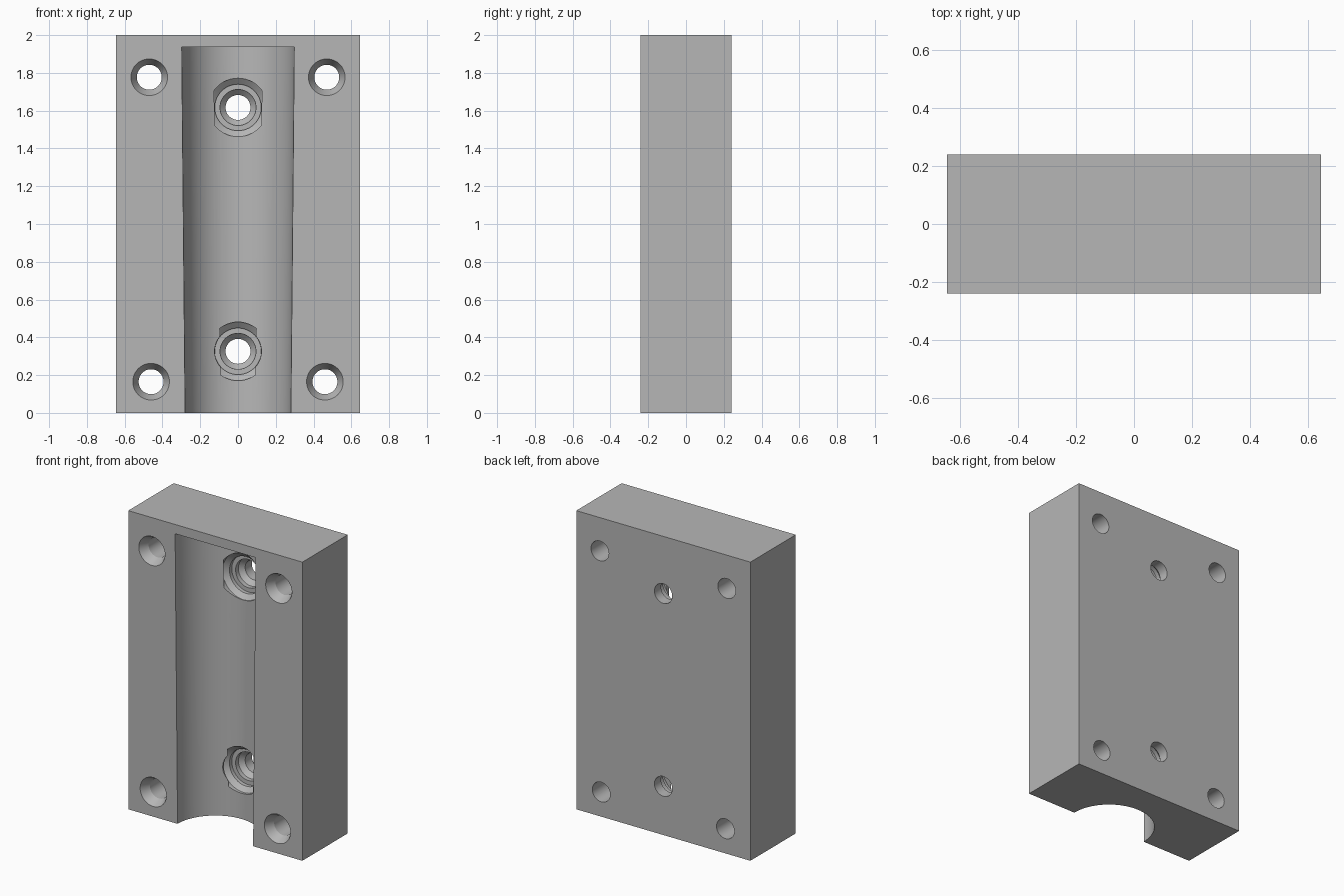
import bpy, bmesh, math
from mathutils import Matrix

if "Cube" in bpy.data.objects:
    bpy.data.objects.remove(bpy.data.objects["Cube"])

HX, HY, H = 0.645, 0.24, 2.0      # half width, half depth, height

grey = bpy.data.materials.new("plain grey")
grey.diffuse_color = (0.47, 0.47, 0.47, 1)
grey.use_nodes = True
grey.node_tree.nodes["Principled BSDF"].inputs["Base Color"].default_value = grey.diffuse_color


def add_object(name, bm):
    bmesh.ops.recalc_face_normals(bm, faces=bm.faces)
    mesh = bpy.data.meshes.new(name)
    bm.to_mesh(mesh)
    bm.free()
    mesh.materials.append(grey)
    ob = bpy.data.objects.new(name, mesh)
    bpy.context.collection.objects.link(ob)
    return ob


def lathe(name, profile, matrix, n=48):
    """Closed solid of revolution about local z from (radius, height) pairs."""
    bm = bmesh.new()
    rings = [[bm.verts.new((r * math.cos(2 * math.pi * i / n),
                            r * math.sin(2 * math.pi * i / n), h))
              for i in range(n)] for r, h in profile]
    for a, b in zip(rings, rings[1:]):
        for i in range(n):
            j = (i + 1) % n
            bm.faces.new((a[i], a[j], b[j], b[i]))
    bm.faces.new(rings[0])
    bm.faces.new(rings[-1])
    bmesh.ops.transform(bm, matrix=matrix, verts=bm.verts)
    return add_object(name, bm)


def hole(name, x, z, profile):
    """Cutter whose heights run from the back face towards the front."""
    m = Matrix.Translation((x, HY, z)) @ Matrix.Rotation(math.pi / 2, 4, 'X')
    return lathe(name, profile, m)


# Main block
bm = bmesh.new()
bmesh.ops.create_cube(bm, size=1)
bmesh.ops.transform(bm, verts=bm.verts, matrix=Matrix.Translation((0, 0, H / 2))
                    @ Matrix.Diagonal((2 * HX, 2 * HY, H, 1)))
block = add_object("mould_block", bm)

# Tapered half-round channel, open at the bottom
cutters = [lathe("channel_cutter", [(0.2795, -0.05), (0.298, 1.938)],
                 Matrix.Translation((0, -HY, 0)), 96)]

# Countersunk corner holes
corner = [(0.066, -0.05), (0.066, 0.42), (0.097, 0.48), (0.097, 0.55)]
for x, z in ((0.47, 1.777), (0.46, 0.165)):
    for side in (-1, 1):
        cutters.append(hole("corner_hole_cutter", side * x, z, corner))

# Stepped holes in the channel floor
stepped = [(0.066, -0.05), (0.066, 0.07), (0.095, 0.10), (0.095, 0.13),
           (0.123, 0.13), (0.123, 0.155), (0.155, 0.182), (0.155, 0.213),
           (0.124, 0.213), (0.124, 0.26)]
for z in (1.617, 0.326):
    cutters.append(hole("stepped_hole_cutter", 0, z, stepped))

# Cut everything out of the block
bpy.context.view_layer.objects.active = block
block.select_set(True)
for c in cutters:
    mod = block.modifiers.new("cut", 'BOOLEAN')
    mod.operation = 'DIFFERENCE'
    mod.solver = 'EXACT'
    mod.object = c
    bpy.ops.object.modifier_apply(modifier=mod.name)
for c in cutters:
    bpy.data.objects.remove(c, do_unlink=True)

bpy.ops.object.shade_smooth_by_angle(angle=math.radians(25))
